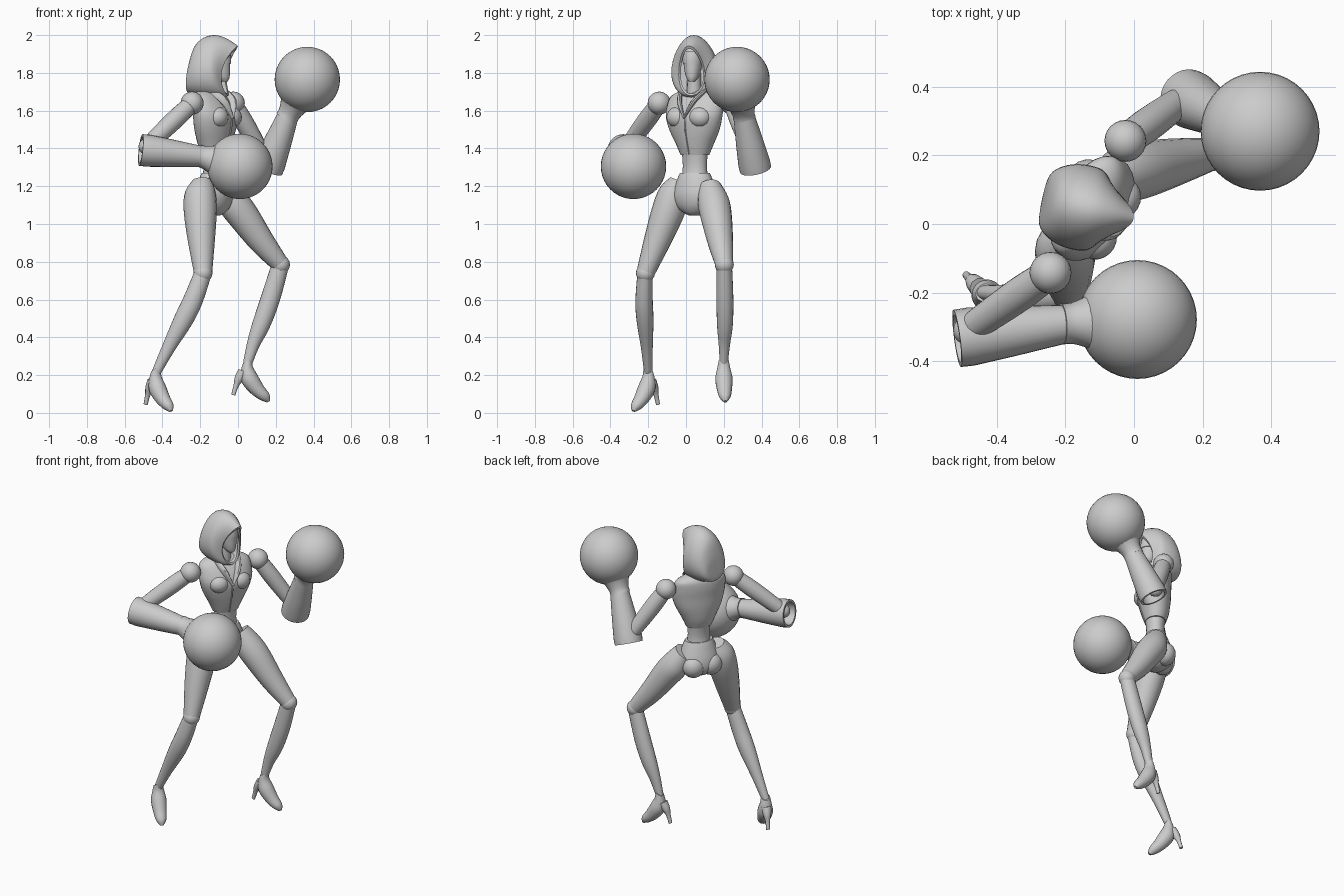
import bpy, bmesh, math
from mathutils import Vector, Matrix

cube = bpy.data.objects.get("Cube")
if cube:
    bpy.data.objects.remove(cube, do_unlink=True)

grey = bpy.data.materials.new("plain grey")
grey.use_nodes = True
GREY = (0.6, 0.6, 0.6, 1)
grey.diffuse_color = GREY
grey.node_tree.nodes["Principled BSDF"].inputs["Base Color"].default_value = GREY


def finish(name, bm, angle=40):
    bmesh.ops.recalc_face_normals(bm, faces=bm.faces)
    mesh = bpy.data.meshes.new(name)
    bm.to_mesh(mesh)
    bm.free()
    mesh.materials.append(grey)
    obj = bpy.data.objects.new(name, mesh)
    bpy.context.collection.objects.link(obj)
    bpy.ops.object.select_all(action="DESELECT")
    obj.select_set(True)
    bpy.context.view_layer.objects.active = obj
    bpy.ops.object.shade_smooth_by_angle(angle=math.radians(angle))
    return obj


def smooth_rows(rows, steps):
    """Catmull-Rom resampling of section rows."""
    out = []
    for i in range(len(rows) - 1):
        a, b, c, d = (rows[min(max(k, 0), len(rows) - 1)] for k in (i - 1, i, i + 1, i + 2))
        for s in range(steps):
            t = s / steps
            out.append([0.5 * (2 * q + (r - p) * t + (2 * p - 5 * q + 4 * r - u) * t * t
                        + (3 * q - p - 3 * r + u) * t ** 3) for p, q, r, u in zip(a, b, c, d)])
    return out + [list(rows[-1])]


def skin(name, rings, angle=40):
    """Bridge rings of points and cap both ends."""
    bm = bmesh.new()
    loops = [[bm.verts.new(p) for p in ring] for ring in rings]
    n = len(loops[0])
    for a, b in zip(loops, loops[1:]):
        for i in range(n):
            j = (i + 1) % n
            bm.faces.new((a[i], a[j], b[j], b[i]))
    bm.faces.new(loops[0])
    bm.faces.new(loops[-1])
    return finish(name, bm, angle)


def turns(n):
    return [2 * math.pi * i / n for i in range(n)]


def tube(name, rows, steps=4, sides=20, flat=1.0):
    """Rows of x, y, z, radius along a limb."""
    axis = (Vector(rows[-1][:3]) - Vector(rows[0][:3])).normalized()
    u = axis.cross(Vector((0, 1, 0))).normalized()
    v = axis.cross(u)
    rings = []
    for x, y, z, r in (smooth_rows(rows, steps) if steps > 1 else rows):
        rings.append([Vector((x, y, z)) + u * r * math.cos(t) + v * r * flat * math.sin(t)
                      for t in turns(sides)])
    return skin(name, rings)


def body(name, rows, center, yaw, steps=4):
    """Rows of height, forward shift, half depth, half width."""
    turn = Matrix.Rotation(yaw, 3, "Z")
    rings = []
    for z, f, d, w in smooth_rows(rows, steps):
        rings.append([turn @ Vector((f + d * math.cos(t), w * math.sin(t), z)) + center
                      for t in turns(28)])
    return skin(name, rings)


def ball(name, place, radius, scale=(1, 1, 1), yaw=0, segs=32):
    bm = bmesh.new()
    bmesh.ops.create_uvsphere(bm, u_segments=segs, v_segments=segs // 2, radius=radius)
    bm.transform(Matrix.Translation(place) @ Matrix.Rotation(yaw, 4, "Z") @ Matrix.Diagonal((*scale, 1)))
    return finish(name, bm, 60)


# Torso
YAW = math.radians(-31)
MID = Vector((-0.125, 0.047, 0))


def on_torso(f, w, z):
    return Matrix.Rotation(YAW, 3, "Z") @ Vector((f, w, z)) + MID


body("jacket", [(1.365, 0, .062, .08), (1.42, 0, .08, .105), (1.5, .005, .095, .145),
                (1.57, .008, .1, .165), (1.63, -.005, .09, .165), (1.68, -.02, .07, .15),
                (1.71, -.025, .045, .08)], MID, YAW)
body("waist", [(1.18, 0, .075, .085), (1.27, 0, .056, .07), (1.33, 0, .054, .068),
               (1.41, 0, .065, .075)], MID, YAW)
body("pelvis", [(1.27, 0, .06, .085), (1.235, 0, .075, .1), (1.16, -.005, .095, .125),
                (1.1, -.01, .09, .115), (1.06, -.005, .06, .065), (1.045, 0, .03, .03)], MID, YAW)
for side, s in (("right", -1), ("left", 1)):
    ball(side + "_bust", on_torso(.062, s * .068, 1.565), .062, (.9, 1, .9), YAW, 20)
    a, b, c = on_torso(.01, s * .075, 1.71), on_torso(.085, s * .045, 1.65), on_torso(.112, 0, 1.56)
    tube(side + "_lapel", [(*a, .018), (*b, .022), (*c, .008)], 4, 8, .6)
    ball(side + "_buttock", on_torso(-.05, s * .055, 1.12), .07, (.9, 1, 1), YAW, 20)
tube("zip", [(*on_torso(.108, 0, 1.56), .005), (*on_torso(.1, 0, 1.49), .005),
             (*on_torso(.064, 0, 1.37), .005)], 4, 6)

# Head, face and hood
HEAD = Matrix.Translation((-.13, .043, 0)) @ Matrix.Rotation(math.radians(-12), 4, "Z")
tube("neck", [(-.135, .045, 1.62, .05), (-.125, .043, 1.7, .038), (-.12, .043, 1.8, .036)], 3, 16)
face = [(1.755, .06, .018, .016), (1.78, .045, .042, .034), (1.84, .03, .06, .048),
        (1.9, .025, .062, .05), (1.95, .01, .045, .035)]
body("face", face, Vector((-.13, .043, 0)), math.radians(-12))
body("mask", [(1.85, .03, .065, .053), (1.88, .028, .067, .055), (1.915, .022, .065, .053)],
     Vector((-.13, .043, 0)), math.radians(-12), 2)

# Hood rows: top x, top z, bottom x, bottom z, half width, side sweep
hood_rows = [(-.134, 1.79, -.14, 1.73, .025, 0), (-.125, 1.86, -.137, 1.695, .075, 0),
             (-.1, 1.94, -.1, 1.68, .105, 0), (-.055, 1.985, -.05, 1.67, .121, 0),
             (.01, 2.0, .015, 1.665, .121, .01), (.075, 1.98, .06, 1.67, .105, .035),
             (.132, 1.943, .08, 1.68, .07, .045)]
lining = [(.125, 1.928, .074, 1.69, .06, .045), (.06, 1.95, .05, 1.69, .085, .03),
          (.0, 1.96, .0, 1.69, .085, 0)]
rings = []
for tx, tz, bx, bz, w, sweep in smooth_rows(hood_rows, 4) + lining:
    ring = []
    for t in turns(32):
        k, side = math.cos(t), math.sin(t)
        x = (tx + bx) / 2 + k * (tx - bx) / 2 - sweep * side * side
        ring.append(HEAD @ Vector((x, w * side * (1 - .18 * k), (tz + bz) / 2 + k * (tz - bz) / 2)))
    rings.append(ring)
skin("hood", rings, 50)

# Arms: shoulder, elbow, cuff, wrist, glove centre
arms = {
    "right": ((-.243, -.142, 1.64), (-.485, -.31, 1.41), (-.515, -.333, 1.392),
              (-.19, -.29, 1.357), (.01, -.278, 1.305)),
    "left": ((-.025, .242, 1.64), (.14, .362, 1.35), (.155, .368, 1.29),
             (.268, .305, 1.58), (.367, .27, 1.765)),
}
for side, joints in arms.items():
    sh, el, cuff, wrist, glove = map(Vector, joints)
    ball(side + "_shoulder", sh, .061, segs=24)
    tube(side + "_upper_arm", [(*sh, .045), (*sh.lerp(el, .35), .05), (*sh.lerp(el, .75), .046),
                               (*el, .04)])
    ball(side + "_elbow", el, .042, segs=16)
    # Hollow gauntlet with a thick rim
    tube(side + "_gauntlet", [(*cuff.lerp(wrist, .3), .055), (*cuff, .07), (*cuff, .084),
                              (*cuff.lerp(wrist, .12), .085), (*cuff.lerp(wrist, .5), .073),
                              (*wrist, .055)], 1, 28)
    tube(side + "_glove_cuff", [(*wrist.lerp(glove, -.1), .06), (*wrist.lerp(glove, .05), .06),
                                (*wrist.lerp(glove, .3), .08), (*wrist.lerp(glove, .5), .12)], 3, 24)
    ball(side + "_glove", glove, .173, segs=40)

# Legs
thighs = {
    "right": [(-.19, -.035, 1.23, .05), (-.2, -.06, 1.17, .08), (-.2, -.09, 1.08, .088),
              (-.195, -.145, .93, .074), (-.185, -.215, .74, .048)],
    "left": [(-.075, .125, 1.2, .06), (-.03, .145, 1.12, .083), (.03, .16, 1.04, .083),
             (.13, .183, .9, .067), (.225, .203, .785, .047)],
}
shins = {
    "right": [(-.185, -.217, .74, .046), (-.237, -.222, .6, .052), (-.29, -.217, .49, .051),
              (-.37, -.207, .34, .035), (-.435, -.2, .21, .024)],
    "left": [(.225, .203, .785, .046), (.17, .206, .6, .051), (.12, .206, .46, .047),
             (.08, .203, .36, .034), (.05, .2, .26, .024)],
}
feet_yaw = {"right": -44, "left": 4}
for side in thighs:
    tube(side + "_thigh", thighs[side])
    knee = Vector(thighs[side][-1][:3])
    ball(side + "_knee", knee, .05, segs=20)
    tube(side + "_shin", shins[side], flat=.88)

    # High-heeled shoe: forward offset, drop, radius
    ankle = Vector(shins[side][-1][:3])
    ahead = Matrix.Rotation(math.radians(feet_yaw[side]), 3, "Z") @ Vector((1, 0, 0))

    def shoe_rows(profile):
        return [(*(ankle + ahead * f - Vector((0, 0, d))), r) for f, d, r in profile]

    tube(side + "_shoe", shoe_rows([(0, -.015, .027), (-.004, .03, .036), (.012, .08, .046),
                                    (.05, .135, .04), (.09, .175, .03), (.112, .2, .01)]), 4, 18)
    tube(side + "_heel", shoe_rows([(-.02, .04, .03), (-.045, .08, .024), (-.06, .115, .014),
                                    (-.075, .165, .011)]), 3, 10)
